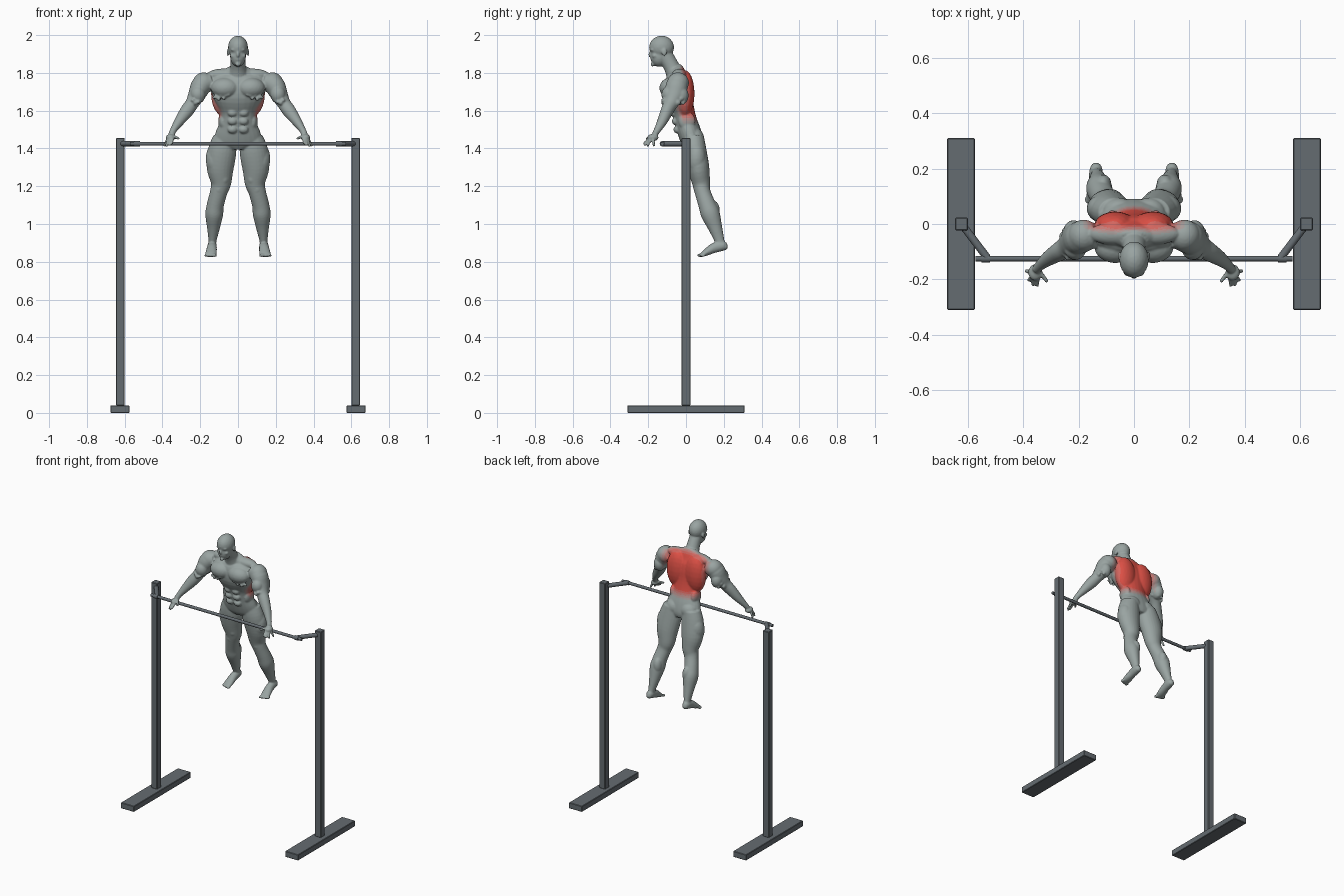
import bpy, bmesh, math, random
from mathutils import Vector, Matrix

random.seed(4)
default_cube = bpy.data.objects.get("Cube")
if default_cube:
    bpy.data.objects.remove(default_cube, do_unlink=True)


def material(name, colour):
    mat = bpy.data.materials.new(name)
    mat.use_nodes = True
    mat.diffuse_color = (*colour, 1)
    mat.node_tree.nodes["Principled BSDF"].inputs["Base Color"].default_value = (*colour, 1)
    return mat


skin_colour, active_colour = Vector((.32, .37, .36)), Vector((.72, .08, .06))
steel = material("dark steel", (.13, .15, .165))
skin_shades = [material(name, skin_colour.lerp(active_colour, mix)) for name, mix in (
    ("grey skin", 0), ("faint red skin", .15), ("pale red skin", .35),
    ("medium red skin", .6), ("strong red skin", .82), ("red muscle", 1))]


# ---------- frame ----------
def box(name, centre, size):
    bpy.ops.mesh.primitive_cube_add(size=1, location=centre)
    obj = bpy.context.object
    obj.name = name
    obj.scale = size
    bpy.ops.object.transform_apply(location=False, rotation=False, scale=True)
    bevel = obj.modifiers.new("bevel", 'BEVEL')
    bevel.width = .003
    bevel.segments = 1
    obj.data.materials.append(steel)


def rod(name, start, end, radius):
    start, end = Vector(start), Vector(end)
    bpy.ops.mesh.primitive_cylinder_add(vertices=20, radius=radius, depth=(end - start).length,
                                        location=(start + end) / 2)
    obj = bpy.context.object
    obj.name = name
    obj.rotation_euler = (end - start).to_track_quat('Z', 'Y').to_euler()
    obj.data.materials.append(steel)
    bpy.ops.object.shade_smooth_by_angle()


rod("pull_up_bar", (-.573, -.125, 1.425), (.573, -.125, 1.425), .01)
for side, label in ((1, "left"), (-1, "right")):
    box(label + "_base", (side * .625, 0, .02), (.1, .62, .04))
    box(label + "_post", (side * .623, 0, .747), (.046, .046, 1.416))
    rod(label + "_bracket", (side * .615, -.01, 1.425), (side * .53, -.122, 1.425), .014)
    rod(label + "_bar_sleeve", (side * .52, -.125, 1.425), (side * .55, -.125, 1.425), .014)

# ---------- body: overlapping volumes fused into one skin ----------
body = bmesh.new()


def ball(centre, radii, mirror=True):
    for side in ((1, -1) if mirror else (1,)):
        place = Matrix.Translation((centre[0] * side, centre[1], centre[2]))
        bmesh.ops.create_icosphere(body, subdivisions=3, radius=1,
                                   matrix=place @ Matrix.Diagonal((*radii, 1)))


def blend(a, b, c, d, t):
    return tuple(.5 * (2 * q + (r - p) * t + (2 * p - 5 * q + 4 * r - s) * t * t
                       + (3 * q - p - 3 * r + s) * t ** 3) for p, q, r, s in zip(a, b, c, d))


def limb(sections, mirror=True, across=Vector((0, 1, 0)), steps=4, sides=24):
    """Loft ellipses (x, y, z, width radius, depth radius) along a smooth path."""
    ends = [sections[0], *sections, sections[-1]]
    path = [blend(*ends[i:i + 4], k / steps) for i in range(len(sections) - 1) for k in range(steps)]
    path.append(sections[-1])
    for side in ((1, -1) if mirror else (1,)):
        rings = []
        for i, (x, y, z, wide, deep) in enumerate(path):
            ahead, behind = path[min(i + 1, len(path) - 1)], path[max(i - 1, 0)]
            along = (Vector(ahead[:3]) - Vector(behind[:3])).normalized()
            u = across.cross(along).normalized()
            v = along.cross(u)
            ring = []
            for k in range(sides):
                a = math.tau * k / sides
                p = Vector((x, y, z)) + u * wide * math.cos(a) + v * deep * math.sin(a)
                ring.append(body.verts.new((p.x * side, p.y, p.z)))
            rings.append(ring)
        for lower, upper in zip(rings, rings[1:]):
            for k in range(sides):
                n = (k + 1) % sides
                body.faces.new((lower[k], lower[n], upper[n], upper[k]))
        body.faces.new(rings[0])
        body.faces.new(rings[-1])


# trunk and neck
limb([(0, .04, 1.4, .07, .045), (0, .035, 1.43, .122, .058), (0, .02, 1.48, .12, .062),
      (0, 0, 1.54, .098, .06), (0, -.015, 1.6, .1, .06), (0, -.04, 1.68, .135, .075),
      (0, -.045, 1.75, .15, .068), (0, -.045, 1.795, .11, .045), (0, -.06, 1.825, .05, .04)], mirror=False)
limb([(0, -.05, 1.77, .06, .05), (0, -.075, 1.83, .042, .042), (0, -.115, 1.9, .04, .042)], mirror=False)

# chest, back, waist and hip muscles
ball((.068, -.083, 1.72), (.075, .058, .055))
ball((.068, -.005, 1.69), (.075, .05, .125))
ball((.075, -.035, 1.79), (.09, .04, .033))
ball((.055, .045, 1.455), (.06, .05, .056))
ball((.08, .005, 1.545), (.024, .045, .05))
for row in range(4):
    ball((.029, -.046 - .009 * row, 1.5 + .044 * row), (.026, .02, .021))

# head and face
ball((0, -.129, 1.935), (.053, .066, .062), mirror=False)
ball((0, -.143, 1.887), (.042, .046, .055), mirror=False)
ball((0, -.186, 1.897), (.009, .014, .016), mirror=False)
ball((0, -.178, 1.871), (.017, .011, .005), mirror=False)
ball((0, -.176, 1.845), (.015, .012, .011), mirror=False)
ball((.02, -.176, 1.922), (.019, .014, .007))
ball((.028, -.165, 1.89), (.014, .015, .012))
ball((.053, -.115, 1.908), (.006, .014, .02))

# arms
limb([(.14, -.04, 1.755, .045, .045), (.19, -.047, 1.737, .055, .058), (.218, -.06, 1.685, .046, .055),
      (.242, -.08, 1.64, .036, .04), (.27, -.1, 1.6, .036, .034), (.31, -.125, 1.545, .027, .027),
      (.34, -.15, 1.5, .018, .019), (.352, -.165, 1.475, .018, .016)])
ball((.182, -.042, 1.747), (.057, .058, .056))
ball((.212, -.09, 1.685), (.04, .04, .046))
ball((.218, -.03, 1.68), (.038, .044, .05))

# creased flesh around the elbows and below the chest
for k in range(16):
    a = math.tau * k / 16
    ball((.225 + .036 * math.cos(a), -.065 + .055 * math.sin(a), 1.655 + random.uniform(-.014, .016)),
         [random.uniform(.009, .017) for _ in range(3)])
for k in range(7):
    ball((.05 + .013 * k, -.122 + .004 * k, 1.675 + random.uniform(-.012, .012)),
         [random.uniform(.007, .014) for _ in range(3)])

# hands
ball((.357, -.175, 1.458), (.025, .03, .019))
for root, tip in (((.343, -.17, 1.465), (.316, -.205, 1.453)), ((.347, -.19, 1.455), (.35, -.22, 1.428)),
                  ((.357, -.192, 1.452), (.364, -.218, 1.42)), ((.367, -.188, 1.45), (.379, -.203, 1.415)),
                  ((.372, -.175, 1.45), (.388, -.17, 1.417))):
    limb([(*root, .009, .009), (*tip, .007, .007)], sides=12)
    ball(tip, (.0075, .0075, .0075))

# legs
limb([(.07, .04, 1.46, .06, .055), (.083, .048, 1.39, .075, .06), (.094, .065, 1.3, .072, .058),
      (.09, .08, 1.22, .055, .048), (.102, .088, 1.17, .046, .042), (.12, .112, 1.1, .045, .046),
      (.126, .13, 1.05, .047, .05), (.13, .155, .98, .034, .037), (.135, .178, .91, .021, .026),
      (.137, .19, .87, .02, .024)])
ball((.118, .056, 1.345), (.053, .05, .085))
ball((.075, .07, 1.245), (.035, .045, .05))
ball((.1, .065, 1.185), (.026, .025, .028))
ball((.112, .145, 1.07), (.03, .034, .055))

# feet
limb([(.137, .212, .88, .016, .016), (.137, .195, .884, .024, .026), (.138, .15, .874, .026, .027),
      (.142, .105, .849, .03, .018), (.144, .082, .837, .028, .011)], across=Vector((0, 0, 1)))
ball((.137, .202, .88), (.021, .02, .02))
for toe in range(5):
    ball((.12 + .0125 * toe, .072 + .004 * toe, .834), (.0075, .015, .009))

bmesh.ops.recalc_face_normals(body, faces=body.faces)
mesh = bpy.data.meshes.new("athlete_body")
body.to_mesh(mesh)
body.free()
athlete = bpy.data.objects.new("athlete_body", mesh)
bpy.context.collection.objects.link(athlete)
remesh = athlete.modifiers.new("fuse", 'REMESH')
remesh.mode = 'VOXEL'
remesh.voxel_size = .005
soften = athlete.modifiers.new("soften", 'SMOOTH')
soften.factor = .5
soften.iterations = 3
bpy.context.view_layer.update()
fused = bpy.data.meshes.new_from_object(athlete.evaluated_get(bpy.context.evaluated_depsgraph_get()))
athlete.modifiers.clear()
athlete.data = fused
fused.name = "athlete_body"

# worked back muscles fade from red to grey
fused.materials.clear()
for shade in skin_shades:
    fused.materials.append(shade)
for face in fused.polygons:
    x, y, z = face.center
    reach = ((x / .165) ** 4 + ((z - 1.695) / .145) ** 4) ** .25
    reach += max(0, (-.015 - y) / .09)
    face.material_index = max(0, min(5, int((1.22 - reach) / .085)))
    face.use_smooth = True
